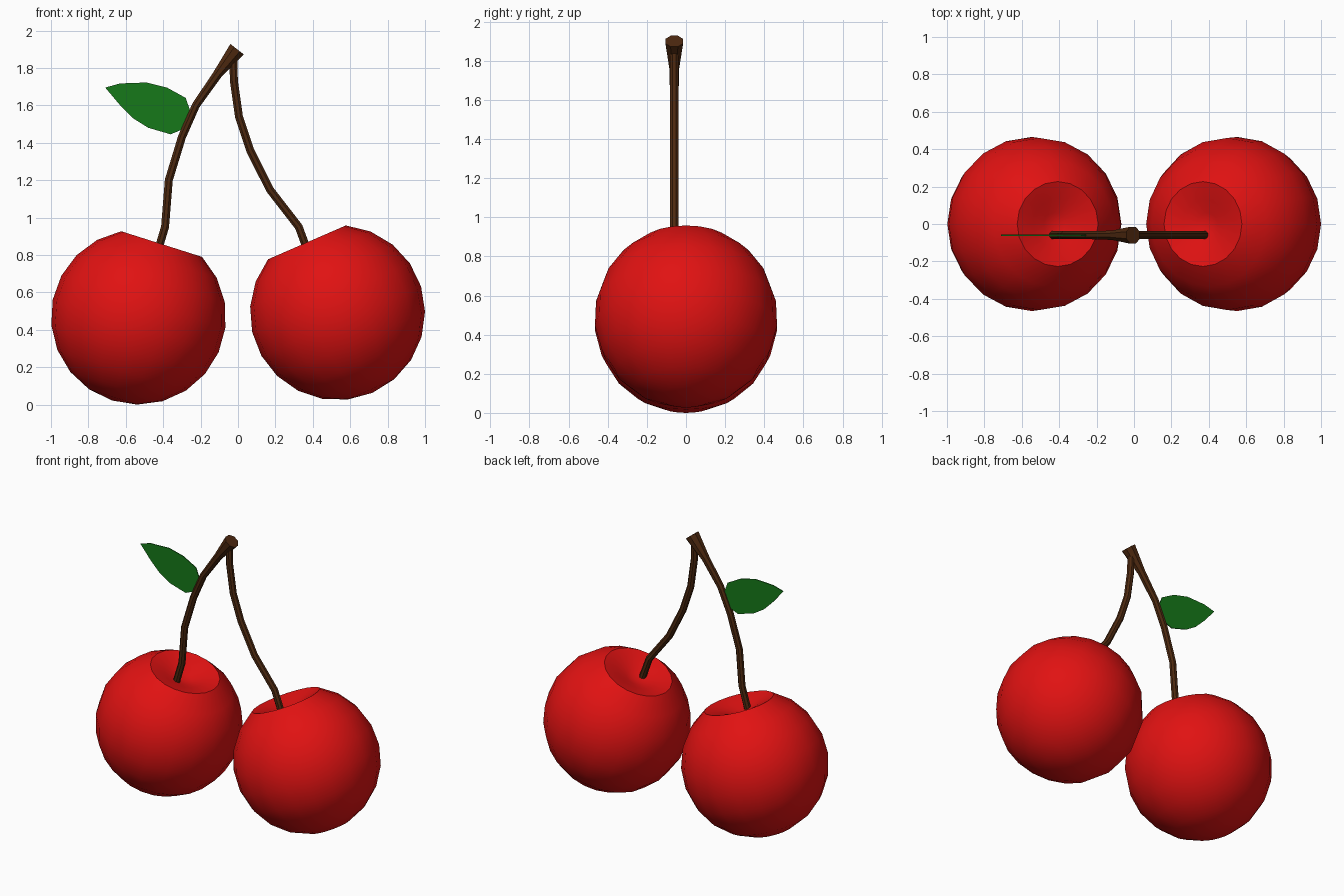
import bpy, bmesh
from math import sin, cos, pi, radians
from mathutils import Vector, Matrix

if "Cube" in bpy.data.objects:
    bpy.data.objects.remove(bpy.data.objects["Cube"])

STEM_Y = -0.06


def material(name, rgb):
    m = bpy.data.materials.new(name)
    m.diffuse_color = (*rgb, 1)
    m.use_nodes = True
    m.node_tree.nodes["Principled BSDF"].inputs["Base Color"].default_value = m.diffuse_color
    return m


def make_object(name, bm, mat, smooth_angle=None):
    bmesh.ops.recalc_face_normals(bm, faces=bm.faces[:])
    me = bpy.data.meshes.new(name)
    bm.to_mesh(me)
    bm.free()
    me.materials.append(mat)
    ob = bpy.data.objects.new(name, me)
    bpy.context.collection.objects.link(ob)
    if smooth_angle:
        bpy.ops.object.select_all(action='DESELECT')
        ob.select_set(True)
        bpy.context.view_layer.objects.active = ob
        bpy.ops.object.shade_smooth_by_angle(angle=radians(smooth_angle))
    return ob


def skin(bm, rings):
    for a, b in zip(rings, rings[1:]):
        n = len(a)
        for i in range(n):
            j = (i + 1) % n
            bm.faces.new((a[i], a[j], b[j], b[i]))


def cherry(name, centre, tilt, mat, radius=0.468, sides=20, steps=9):
    # lathed ball with a shallow dimple at the stem end
    prof = [(radius * sin(radians(151) * k / steps),
             -radius * cos(radians(151) * k / steps)) for k in range(1, steps + 1)]
    prof += [(0.13, 0.383), (0.06, 0.355)]
    bm = bmesh.new()
    rings = [[bm.verts.new((r * cos(2 * pi * i / sides), r * sin(2 * pi * i / sides), z))
              for i in range(sides)] for r, z in prof]
    skin(bm, rings)
    for ring, z in ((rings[0], -radius), (rings[-1], 0.345)):
        pole = bm.verts.new((0, 0, z))
        for i in range(sides):
            bm.faces.new((ring[i], ring[(i + 1) % sides], pole))
    bm.transform(Matrix.Translation(centre) @ Matrix.Rotation(radians(tilt), 4, 'Y'))
    make_object(name, bm, mat, 50)


def stem(name, path, mat, sides=8):
    # tube swept along (x, z, radius) points
    pts = [Vector((x, 0, z)) for x, z, r in path]
    bm = bmesh.new()
    rings = []
    for k, p in enumerate(pts):
        d = (pts[min(k + 1, len(pts) - 1)] - pts[max(k - 1, 0)]).normalized()
        side = Vector((d.z, 0, -d.x))
        r = path[k][2]
        rings.append([bm.verts.new(p + Vector((0, STEM_Y, 0))
                      + side * r * cos(2 * pi * (i + .5) / sides)
                      + Vector((0, r * sin(2 * pi * (i + .5) / sides), 0)))
                      for i in range(sides)])
    skin(bm, rings)
    bm.faces.new(rings[0])
    bm.faces.new(rings[-1])
    make_object(name, bm, mat, 30)


red = material("cherry_red", (0.75, 0.006, 0.006))
brown = material("stem_brown", (0.075, 0.022, 0.005))
green = material("leaf_green", (0.008, 0.19, 0.01))

# fruit
cherry("left_cherry", (-0.532, 0, 0.468), 17.6, red)
cherry("right_cherry", (0.532, 0, 0.492), -23.5, red)

# stems, the left one flaring into the woody top
R = 0.023
stem("left_stem", [(-0.435, 0.80, R), (-0.39, 0.95, R), (-0.37, 1.20, R), (-0.30, 1.43, R),
                   (-0.225, 1.60, R), (-0.11, 1.765, 0.027), (-0.005, 1.90, 0.049)], brown)
stem("right_stem", [(0.38, 0.80, R), (0.325, 0.95, R), (0.17, 1.15, R), (0.065, 1.36, R),
                    (0.005, 1.54, R), (-0.022, 1.73, R), (-0.025, 1.85, R)], brown)

# flat leaf
outline = [(-0.71, 1.695), (-0.63, 1.717), (-0.49, 1.722), (-0.38, 1.695), (-0.28, 1.64),
           (-0.255, 1.57), (-0.30, 1.47), (-0.36, 1.445), (-0.48, 1.48), (-0.56, 1.53),
           (-0.63, 1.60)]
bm = bmesh.new()
front = [bm.verts.new((x, STEM_Y - 0.003, z)) for x, z in outline]
back = [bm.verts.new((x, STEM_Y + 0.003, z)) for x, z in outline]
skin(bm, [front, back])
bm.faces.new(front)
bm.faces.new(back)
make_object("leaf", bm, green)
